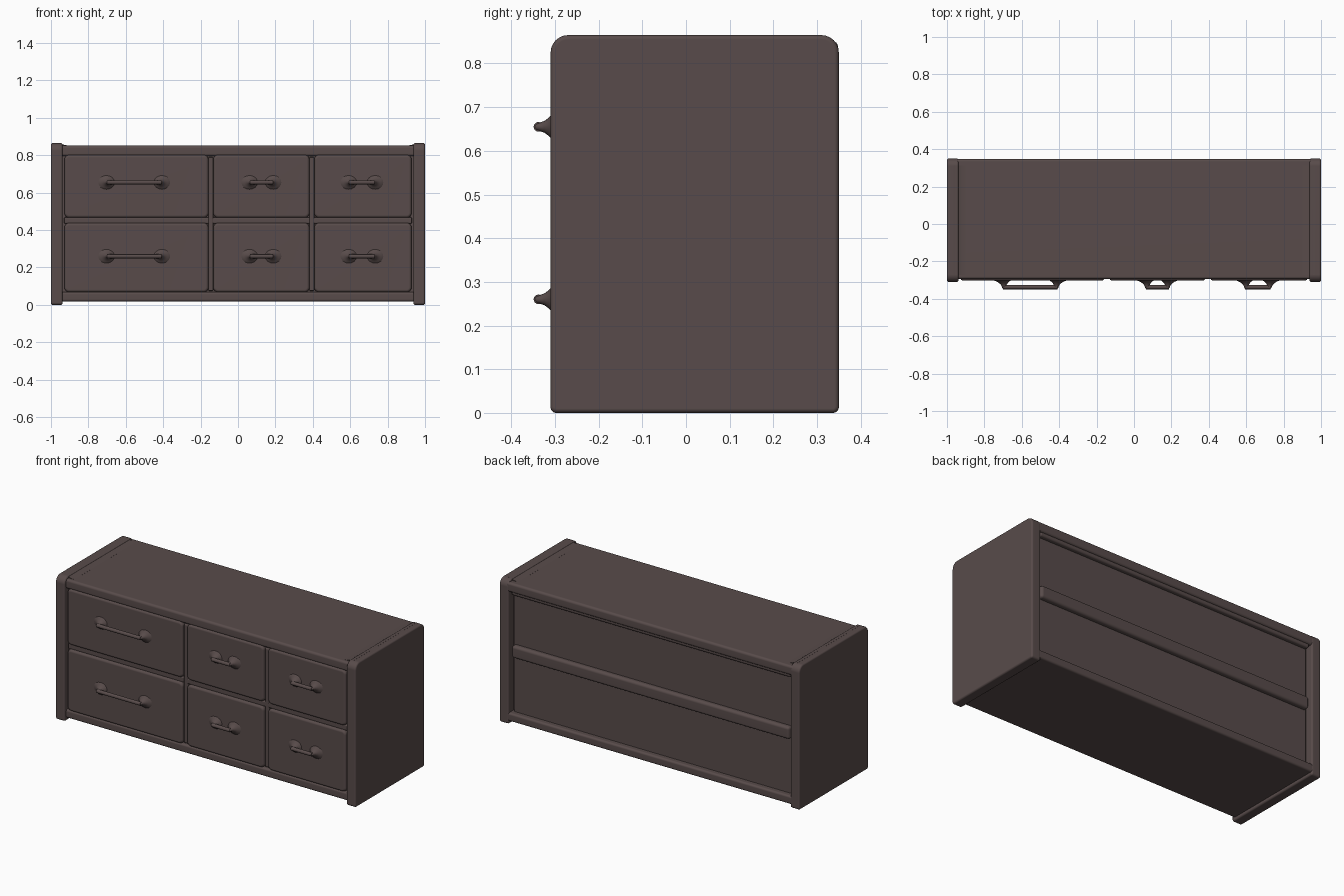
import bpy, bmesh, math

if "Cube" in bpy.data.objects:
    bpy.data.objects.remove(bpy.data.objects["Cube"])

mat = bpy.data.materials.new("dark taupe brown")
mat.diffuse_color = (0.098, 0.071, 0.069, 1)
mat.use_nodes = True
mat.node_tree.nodes["Principled BSDF"].inputs["Base Color"].default_value = mat.diffuse_color


def finish(ob, bevel=0.0, segs=4):
    ob.data.materials.append(mat)
    bpy.ops.object.select_all(action='DESELECT')
    ob.select_set(True)
    bpy.context.view_layer.objects.active = ob
    if bevel:
        m = ob.modifiers.new("bevel", 'BEVEL')
        m.width, m.segments, m.limit_method = bevel, segs, 'ANGLE'
        bpy.ops.object.modifier_apply(modifier="bevel")
    bpy.ops.object.shade_smooth_by_angle(angle=math.radians(40))
    w = ob.modifiers.new("weighted_normals", 'WEIGHTED_NORMAL')
    w.keep_sharp = True
    return ob


def mesh_object(name, bm):
    bmesh.ops.recalc_face_normals(bm, faces=bm.faces)
    me = bpy.data.meshes.new(name)
    bm.to_mesh(me)
    bm.free()
    ob = bpy.data.objects.new(name, me)
    bpy.context.collection.objects.link(ob)
    return ob


def box(name, x0, x1, y0, y1, z0, z1, bevel=0.008, corner=0.0):
    bm = bmesh.new()
    bmesh.ops.create_cube(bm, size=1)
    for v in bm.verts:
        v.co = ((x0 + x1) / 2 + v.co.x * (x1 - x0),
                (y0 + y1) / 2 + v.co.y * (y1 - y0),
                (z0 + z1) / 2 + v.co.z * (z1 - z0))
    if corner:  # round the corners seen from the front
        deep = [e for e in bm.edges if abs(e.verts[0].co.y - e.verts[1].co.y) > 0.01]
        bmesh.ops.bevel(bm, geom=deep, offset=corner, segments=6, profile=0.5, affect='EDGES')
    return finish(mesh_object(name, bm), bevel)


def side_panel(name, s):
    # profile in y/z: large round corners on top, tight ones below
    pts = []
    for cy, cz, r, a0 in ((0.35, 0.865, 0.04, 0), (-0.31, 0.865, 0.04, 90),
                          (-0.31, 0.0, 0.013, 180), (0.35, 0.0, 0.013, 270)):
        oy = cy - math.copysign(r, cy)
        oz = cz - r if cz > 0.4 else cz + r
        for i in range(7):
            a = math.radians(a0 + 15 * i)
            pts.append((oy + r * math.cos(a), oz + r * math.sin(a)))
    bm = bmesh.new()
    f = bm.faces.new([bm.verts.new((s * 0.938, y, z)) for y, z in pts])
    ext = bmesh.ops.extrude_face_region(bm, geom=[f])
    for v in ext['geom']:
        if isinstance(v, bmesh.types.BMVert):
            v.co.x = s * 1.0
    bmesh.ops.recalc_face_normals(bm, faces=bm.faces)
    rim = [e for e in bm.edges if abs(e.verts[0].co.x - e.verts[1].co.x) < 1e-5]
    bmesh.ops.bevel(bm, geom=rim, offset=0.01, segments=4, profile=0.5, affect='EDGES')
    return finish(mesh_object(name, bm))


def loft(name, sections):
    # joins equal-length rings of points and caps both ends
    bm = bmesh.new()
    rings = [[bm.verts.new(p) for p in ring] for ring in sections]
    n = len(rings[0])
    for a, b in zip(rings, rings[1:]):
        for i in range(n):
            bm.faces.new((a[i], a[(i + 1) % n], b[(i + 1) % n], b[i]))
    bm.faces.new(rings[0])
    bm.faces.new(rings[-1])
    return finish(mesh_object(name, bm))


def handle(name, x0, x1, z):
    # two feet flaring softly out of the drawer face, joined by a thin bar
    angles = [math.tau * i / 16 for i in range(16)]
    foot = ((-0.296, 0.050), (-0.3035, 0.042), (-0.308, 0.033), (-0.315, 0.024),
            (-0.324, 0.016), (-0.334, 0.012), (-0.342, 0.010), (-0.348, 0.005))
    for x, d, end in ((x0, -1, "left"), (x1, 1, "right")):
        loft(f"{name}_{end}_foot",
             [[(x + d * (r - 0.010) * 0.25 + r * math.cos(a), y, z + r * 0.85 * math.sin(a))
               for a in angles] for y, r in foot])
    loft(name + "_bar", [[(x, -0.338 + 0.011 * math.cos(a), z + 0.011 * math.sin(a))
                          for a in angles] for x in (x0 - 0.006, x1 + 0.006)])


# carcass: core, side panels, top and bottom boards
box("cabinet_core", -0.95, 0.95, -0.272, 0.30, 0.03, 0.84, 0)
side_panel("left_side_panel", -1)
side_panel("right_side_panel", 1)
box("top_board", -0.96, 0.96, -0.295, 0.348, 0.795, 0.852, 0.014)
box("bottom_board", -0.96, 0.96, -0.295, 0.348, 0.018, 0.068, 0.012)

# smooth coves where the side panels rise above the top board
cove = ((0.90, 0.84), (0.90, 0.8522), (0.915, 0.8532), (0.93, 0.856),
        (0.943, 0.861), (0.955, 0.8645), (0.965, 0.8655), (0.965, 0.84))
for s, side in ((-1, "left"), (1, "right")):
    loft(side + "_top_cove", [[(s * x, y, z) for x, z in cove] for y in (-0.272, 0.312)])

# back: recessed panels, a middle rail and a sloped inner lip under the top
box("back_middle_rail", -0.925, 0.925, 0.29, 0.342, 0.40, 0.475, 0.016)
box("back_top_lip", -0.93, 0.93, 0.29, 0.338, 0.775, 0.82, 0.012)
for z0, z1, n in ((0.06, 0.41, "lower"), (0.465, 0.80, "upper")):
    box(n + "_back_panel", -0.925, 0.925, 0.28, 0.314, z0, z1, 0.003)

# front dividers between the drawers
for i, x in enumerate((-0.145, 0.395)):
    box("front_divider_%d" % i, x - 0.013, x + 0.013, -0.290, -0.26, 0.075, 0.79, 0.006)
box("front_middle_rail", -0.93, 0.93, -0.288, -0.26, 0.435, 0.467, 0.006)

# drawers with handles
columns = (("left", -0.928, -0.158, -0.695, -0.415),
           ("middle", -0.132, 0.382, 0.07, 0.18),
           ("right", 0.408, 0.928, 0.60, 0.725))
for row, z0, z1, hz in (("lower", 0.068, 0.438, 0.26), ("upper", 0.466, 0.802, 0.655)):
    for col, x0, x1, h0, h1 in columns:
        box(f"{row}_{col}_drawer", x0, x1, -0.302, -0.23, z0, z1, 0.014, 0.025)
        handle(f"{row}_{col}_handle", h0, h1, hz)
